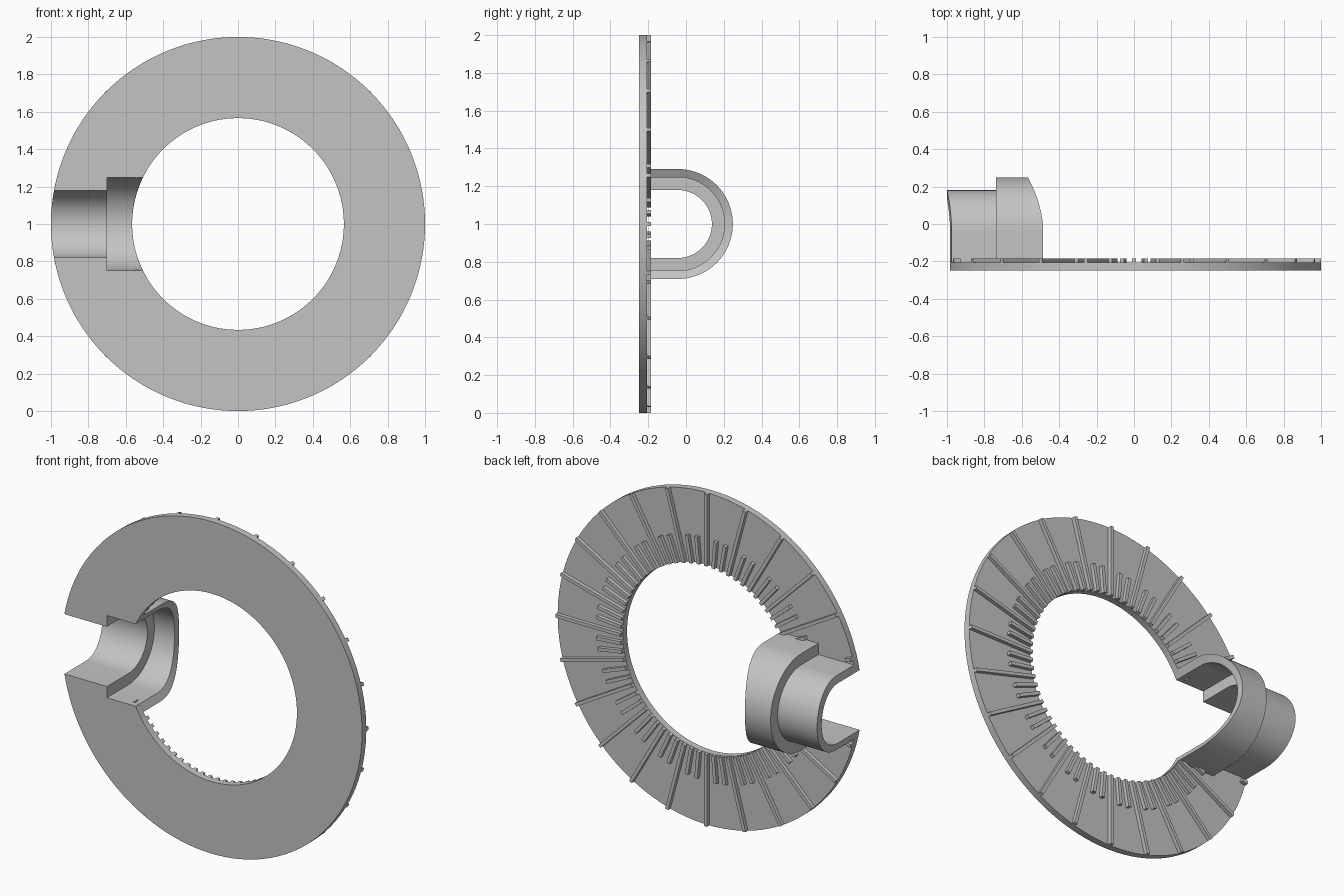
import bpy, bmesh
from math import sin, cos, asin, pi, sqrt, radians
from mathutils import Matrix

cube = bpy.data.objects.get("Cube")
if cube:
    bpy.data.objects.remove(cube, do_unlink=True)

# Main sizes
R_OUT, R_IN = 1.0, 0.566          # ring radii
FRONT, BACK, RIB_TOP = -0.2475, -0.207, -0.184
NARROW, WIDE, WALL = 0.18, 0.2475, 0.0435
ARC_Y = -0.043                    # centre of the channel arc
STEP_IN, STEP_OUT = -0.70, -0.737
CENTRE_Z = 1.0

grey = bpy.data.materials.new("plain grey")
grey.use_nodes = True
colour = (0.55, 0.55, 0.55, 1)
grey.diffuse_color = colour
grey.node_tree.nodes["Principled BSDF"].inputs["Base Color"].default_value = colour


def finish(bm, name, smooth=True):
    bmesh.ops.recalc_face_normals(bm, faces=bm.faces)
    mesh = bpy.data.meshes.new(name)
    bm.to_mesh(mesh)
    bm.free()
    mesh.materials.append(grey)
    obj = bpy.data.objects.new(name, mesh)
    obj.location.z = CENTRE_Z
    bpy.context.collection.objects.link(obj)
    if smooth:
        bpy.ops.object.select_all(action='DESELECT')
        obj.select_set(True)
        bpy.context.view_layer.objects.active = obj
        bpy.ops.object.shade_smooth_by_angle(angle=radians(30))
    return obj


def arc(radius, start, end, steps):
    angles = [start + (end - start) * i / steps for i in range(steps + 1)]
    return [(radius * cos(a), radius * sin(a)) for a in angles]


# Flat ring with a stepped notch where the channel passes through
a_out = pi - asin(NARROW / R_OUT)
a_in = pi - asin(WIDE / R_IN)
outline = arc(R_OUT, a_out, -a_out, 128)
outline += [(STEP_IN, -NARROW), (STEP_IN, -WIDE)]
outline += arc(R_IN, -a_in, a_in, 112)
outline += [(STEP_IN, WIDE), (STEP_IN, NARROW)]
bm = bmesh.new()
face = bm.faces.new([bm.verts.new((x, FRONT, z)) for x, z in outline])
extruded = bmesh.ops.extrude_face_region(bm, geom=[face])["geom"]
bmesh.ops.translate(bm, vec=(0, BACK - FRONT, 0),
                    verts=[v for v in extruded if isinstance(v, bmesh.types.BMVert)])
finish(bm, "ring_plate")


# Stepped U channel, its ends following the ring's two circles
def at_circle(radius):
    return lambda z: -sqrt(radius ** 2 - z ** 2)


def at_plane(x):
    return lambda z: x


def u_loop(bm, radius, x_of, steps=40):
    pts = [(BACK, radius)]
    pts += [(ARC_Y + y, z) for y, z in arc(radius, pi / 2, -pi / 2, steps)]
    pts += [(BACK, -radius)]
    return [bm.verts.new((x_of(z), y, z)) for y, z in pts]


bm = bmesh.new()
sections = [
    (NARROW + WALL, at_circle(R_OUT)), (NARROW + WALL, at_plane(STEP_OUT)),
    (WIDE + WALL, at_plane(STEP_OUT)), (WIDE + WALL, at_circle(R_IN)),
    (WIDE, at_circle(R_IN)), (WIDE, at_plane(STEP_IN)),
    (NARROW, at_plane(STEP_IN)), (NARROW, at_circle(R_OUT)),
]
loops = [u_loop(bm, r, f) for r, f in sections]
for a, b in zip(loops, loops[1:] + loops[:1]):
    for i in range(len(a) - 1):
        bm.faces.new((a[i], a[i + 1], b[i + 1], b[i]))
for end in (0, -1):
    bm.faces.new([loop[end] for loop in loops])
finish(bm, "stepped_channel")


# Radial ribs on the back: long every 15 degrees, a short pair between
def add_rib(bm, degrees, start, end, width=0.02):
    low = BACK - 0.005
    place = (Matrix.Rotation(-radians(degrees), 4, 'Y')
             @ Matrix.Translation(((start + end) / 2, (low + RIB_TOP) / 2, 0))
             @ Matrix.Diagonal((end - start, RIB_TOP - low, width, 1)))
    bmesh.ops.create_cube(bm, size=1, matrix=place)


long_ribs, short_ribs = bmesh.new(), bmesh.new()
for degrees in range(-175, 181, 5):
    is_long = degrees % 15 == 0
    start, end = R_IN + 0.001, R_OUT if is_long else 0.73
    # Ribs stop short of the channel
    if abs(degrees) > 90:
        start = max(start, (WIDE + 0.002) / max(sin(radians(abs(degrees))), 0.01))
    if end - start > 0.02:
        add_rib(long_ribs if is_long else short_ribs, degrees, start, end)
finish(long_ribs, "long_ribs", smooth=False)
finish(short_ribs, "short_ribs", smooth=False)
